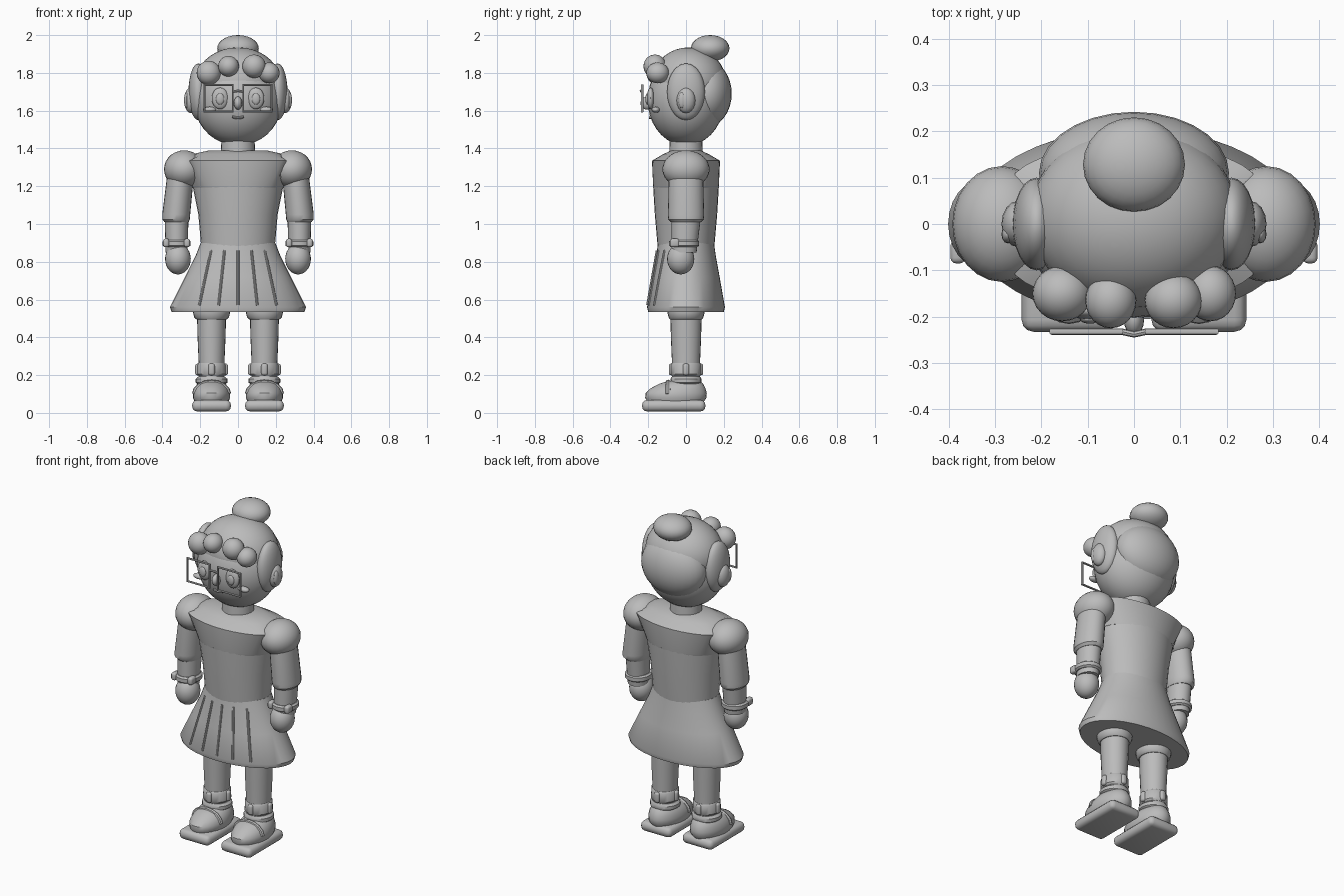
import bpy, bmesh, math
from mathutils import Matrix

if "Cube" in bpy.data.objects:
    bpy.data.objects.remove(bpy.data.objects["Cube"])

GREY = bpy.data.materials.new("plain grey")
GREY.use_nodes = True
GREY.diffuse_color = (0.5, 0.5, 0.5, 1)
GREY.node_tree.nodes["Principled BSDF"].inputs["Base Color"].default_value = (0.5, 0.5, 0.5, 1)


def finish(ob, angle=38):
    ob.data.materials.append(GREY)
    bpy.ops.object.select_all(action='DESELECT')
    ob.select_set(True)
    bpy.context.view_layer.objects.active = ob
    bpy.ops.object.shade_smooth_by_angle(angle=math.radians(angle))
    return ob


def from_bmesh(name, bm):
    bmesh.ops.recalc_face_normals(bm, faces=bm.faces)
    me = bpy.data.meshes.new(name)
    bm.to_mesh(me)
    bm.free()
    ob = bpy.data.objects.new(name, me)
    bpy.context.collection.objects.link(ob)
    return finish(ob)


def ball(name, centre, radii, seg=24):
    bm = bmesh.new()
    mat = Matrix.Translation(centre) @ Matrix.Diagonal((*radii, 1))
    bmesh.ops.create_uvsphere(bm, u_segments=seg, v_segments=seg // 2 + 2, radius=1, matrix=mat)
    return from_bmesh(name, bm)


def block(name, centre, size, bevel=0.008):
    bm = bmesh.new()
    mat = Matrix.Translation(centre) @ Matrix.Diagonal((*size, 1))
    bmesh.ops.create_cube(bm, size=1, matrix=mat)
    bmesh.ops.bevel(bm, geom=bm.edges[:], offset=bevel, segments=3, profile=0.5, affect='EDGES')
    return from_bmesh(name, bm)


def loft(name, rings, seg=32, clamp=9.0):
    """Stack of oval rings (z, x, y, rx, ry), ends capped; clamp cuts the sides flat."""
    bm = bmesh.new()
    rows = []
    for z, x, y, rx, ry in rings:
        row = []
        for i in range(seg):
            a = math.tau * i / seg
            px = max(-clamp, min(clamp, rx * math.cos(a)))
            row.append(bm.verts.new((x + px, y + ry * math.sin(a), z)))
        rows.append(row)
    for lo, hi in zip(rows, rows[1:]):
        for i in range(seg):
            j = (i + 1) % seg
            bm.faces.new((lo[i], lo[j], hi[j], hi[i]))
    bm.faces.new(rows[0][::-1])
    bm.faces.new(rows[-1])
    return from_bmesh(name, bm)


def wire(name, points, radius, closed=False):
    cu = bpy.data.curves.new(name, 'CURVE')
    cu.dimensions = '3D'
    cu.bevel_depth = radius
    cu.bevel_resolution = 2
    cu.use_fill_caps = True
    sp = cu.splines.new('POLY')
    sp.points.add(len(points) - 1)
    for p, co in zip(sp.points, points):
        p.co = (*co, 1)
    sp.use_cyclic_u = closed
    ob = bpy.data.objects.new(name, cu)
    bpy.context.collection.objects.link(ob)
    bpy.ops.object.select_all(action='DESELECT')
    ob.select_set(True)
    bpy.context.view_layer.objects.active = ob
    bpy.ops.object.convert(target='MESH')
    return finish(bpy.context.object)


# Head and hair
ball("head", (0, 0, 1.655), (0.235, 0.203, 0.24), 32)
ball("hair_cap", (0, 0.015, 1.75), (0.225, 0.198, 0.185), 32)
ball("hair_back", (0, 0.11, 1.69), (0.205, 0.132, 0.175), 28)
ball("hair_bun", (0, 0.128, 1.93), (0.11, 0.102, 0.07))
for i, (x, y, z, r) in enumerate([(-0.155, -0.15, 1.80, 0.064), (-0.05, -0.165, 1.835, 0.055),
                                  (0.085, -0.165, 1.835, 0.062), (0.165, -0.15, 1.80, 0.055)]):
    ball(f"fringe_curl_{i + 1}", (x, y, z), (r, 0.06, r))

# Face
ball("nose", (0, -0.205, 1.64), (0.022, 0.036, 0.035), 16)
wire("mouth", [(0.03 * t, -0.19, 1.562 + 0.006 * t * t) for t in (-1, -0.5, 0, 0.5, 1)], 0.007)
wire("glasses_bridge", [(-0.028, -0.232, 1.70), (0, -0.238, 1.705), (0.028, -0.232, 1.70)], 0.007)

for s, side in ((1, "left"), (-1, "right")):
    ball(f"hair_side_{side}", (s * 0.21, 0, 1.70), (0.052, 0.1, 0.15))
    ball(f"ear_{side}", (s * 0.25, 0, 1.655), (0.036, 0.05, 0.068), 16)
    ball(f"inner_ear_{side}", (s * 0.272, -0.022, 1.655), (0.014, 0.02, 0.042), 12)
    ball(f"eye_{side}", (s * 0.095, -0.187, 1.665), (0.044, 0.02, 0.057), 20)
    ball(f"pupil_{side}", (s * 0.095, -0.205, 1.662), (0.022, 0.01, 0.03), 16)
    ball(f"cheek_{side}", (s * 0.15, -0.16, 1.605), (0.036, 0.022, 0.016), 16)
    inner, outer = s * 0.028, s * 0.178
    wire(f"glasses_frame_{side}", [(inner, -0.232, 1.595), (outer, -0.232, 1.595),
                                   (outer, -0.232, 1.735), (inner, -0.232, 1.735)], 0.007, True)

# Neck, body and skirt
loft("neck", [(1.36, 0, 0, 0.092, 0.09), (1.44, 0, 0, 0.088, 0.086)], 24)
loft("torso", [(0.88, 0, 0, 0.195, 0.15), (1.05, 0, 0, 0.21, 0.165), (1.2, 0, 0, 0.24, 0.174)])
loft("yoke", [(1.19, 0, 0, 0.24, 0.172), (1.2, 0, 0, 0.245, 0.174), (1.335, 0, 0, 0.33, 0.18),
              (1.37, 0, 0, 0.24, 0.12), (1.388, 0, 0, 0.16, 0.08)], 48, 0.257)
loft("skirt", [(0.535, 0, 0, 0.352, 0.2), (0.56, 0, 0, 0.36, 0.206), (0.72, 0, 0, 0.28, 0.178),
               (0.83, 0, 0, 0.225, 0.158), (0.9, 0, 0, 0.198, 0.148)], 40)
for i in range(-2, 3):
    path = []
    for k in range(5):
        t = k / 4
        rx, ry = 0.21 + 0.145 * t, 0.153 + 0.051 * t
        x = i * (0.071 + 0.031 * t)
        path.append((x, -ry * math.sqrt(1 - (x / rx) ** 2), 0.86 - 0.29 * t))
    wire(f"skirt_pleat_{i + 3}", path, 0.007)

# Arms and legs
for s, side in ((1, "left"), (-1, "right")):
    x = s * 0.325
    ball(f"shoulder_{side}", (s * 0.285, 0, 1.29), (0.107, 0.125, 0.1))
    loft(f"sleeve_{side}", [(1.01, x, 0, 0.064, 0.08), (1.025, s * 0.328, 0, 0.073, 0.094),
                            (1.05, s * 0.327, 0, 0.074, 0.096), (1.3, s * 0.3, 0, 0.07, 0.09)], 24)
    loft(f"forearm_{side}", [(0.85, x, -0.01, 0.058, 0.066), (1.03, x, 0, 0.063, 0.078)], 24)
    loft(f"wristband_{side}", [(0.878, x, -0.01, 0.064, 0.07), (0.886, x, -0.01, 0.074, 0.08),
                               (0.908, x, -0.01, 0.074, 0.08), (0.916, x, -0.01, 0.064, 0.07)], 24)
    for dx in (-0.055, 0.055):
        block(f"wristband_stud_{side}", (x + dx, -0.06, 0.9), (0.032, 0.05, 0.045), 0.012)
    ball(f"hand_{side}", (s * 0.318, -0.028, 0.815), (0.068, 0.072, 0.082))

    x = s * 0.14
    loft(f"leg_{side}", [(0.14, x, 0, 0.066, 0.072), (0.26, x, 0, 0.068, 0.074),
                         (0.4, x, 0, 0.074, 0.08), (0.56, x, 0, 0.078, 0.084)], 24)
    loft(f"knee_cuff_{side}", [(0.495, x, 0, 0.08, 0.085), (0.505, x, 0, 0.092, 0.092),
                               (0.53, x, 0, 0.098, 0.098), (0.55, x, 0, 0.098, 0.098)], 24)
    loft(f"ankle_band_{side}", [(0.195, x, 0, 0.068, 0.074), (0.205, x, 0, 0.077, 0.081),
                                (0.255, x, 0, 0.075, 0.081), (0.265, x, 0, 0.068, 0.074)], 24)
    for a in range(4):
        c, d = math.cos(a * math.pi / 2), math.sin(a * math.pi / 2)
        block(f"ankle_stud_{side}_{a + 1}", (x + c * 0.07, d * 0.074, 0.23),
              (0.034, 0.034, 0.062), 0.012)
    loft(f"sock_roll_{side}", [(0.15, x, 0, 0.07, 0.075), (0.16, x, 0, 0.084, 0.082),
                               (0.18, x, 0, 0.084, 0.082), (0.192, x, 0, 0.07, 0.075)], 24)
    block(f"shoe_sole_{side}", (x, -0.065, 0.038), (0.205, 0.335, 0.06), 0.026)
    loft(f"shoe_{side}", [(0.06, x, -0.055, 0.09, 0.15), (0.08, x, -0.054, 0.098, 0.162),
                          (0.105, x, -0.052, 0.098, 0.162), (0.13, x, -0.042, 0.09, 0.145),
                          (0.155, x, -0.025, 0.075, 0.115), (0.168, x, -0.012, 0.055, 0.085)], 28)
    arc = [math.pi * k / 8 for k in range(9)]
    wire(f"shoe_strap_{side}", [(x - 0.09 * math.cos(a), -0.095, 0.1 + 0.062 * math.sin(a))
                                for a in arc], 0.014)
